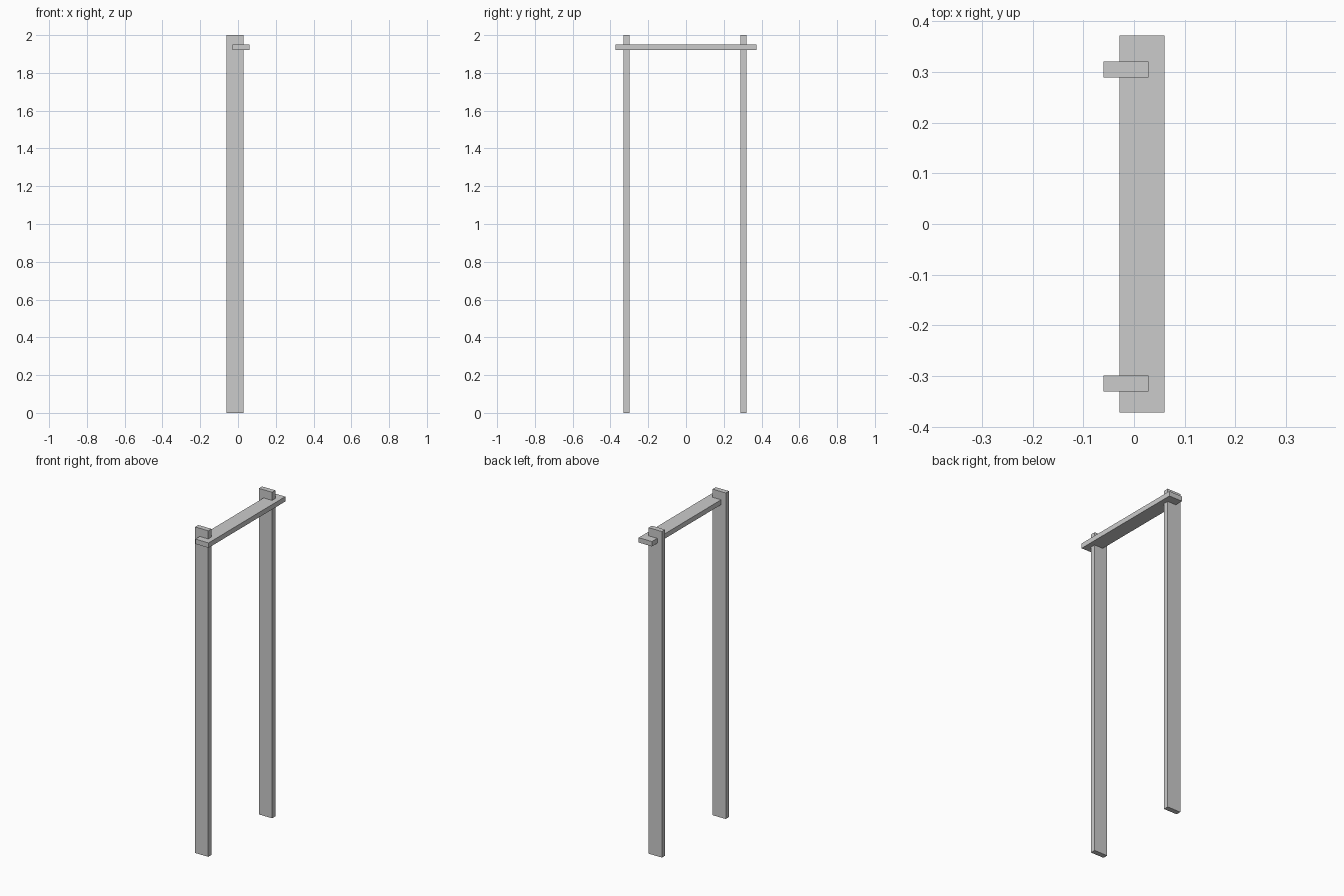
import bpy

if "Cube" in bpy.data.objects:
    bpy.data.objects.remove(bpy.data.objects["Cube"])


def box(name, x, y, z):
    """Axis-aligned box from (min, max) ranges."""
    spans = (x, y, z)
    bpy.ops.mesh.primitive_cube_add(size=1, location=[(a + b) / 2 for a, b in spans])
    ob = bpy.context.object
    ob.name = name
    ob.scale = [b - a for a, b in spans]
    bpy.ops.object.transform_apply(location=False, rotation=False, scale=True)
    return ob


# Two upright planks
for name, y0 in (("front_post", -0.330), ("back_post", 0.289)):
    box(name, (-0.0605, 0.029), (y0, y0 + 0.031), (0, 2))

# Flat crossbar let through the posts near the top
box("crossbar", (-0.029, 0.0605), (-0.372, 0.372), (1.92, 1.95))
